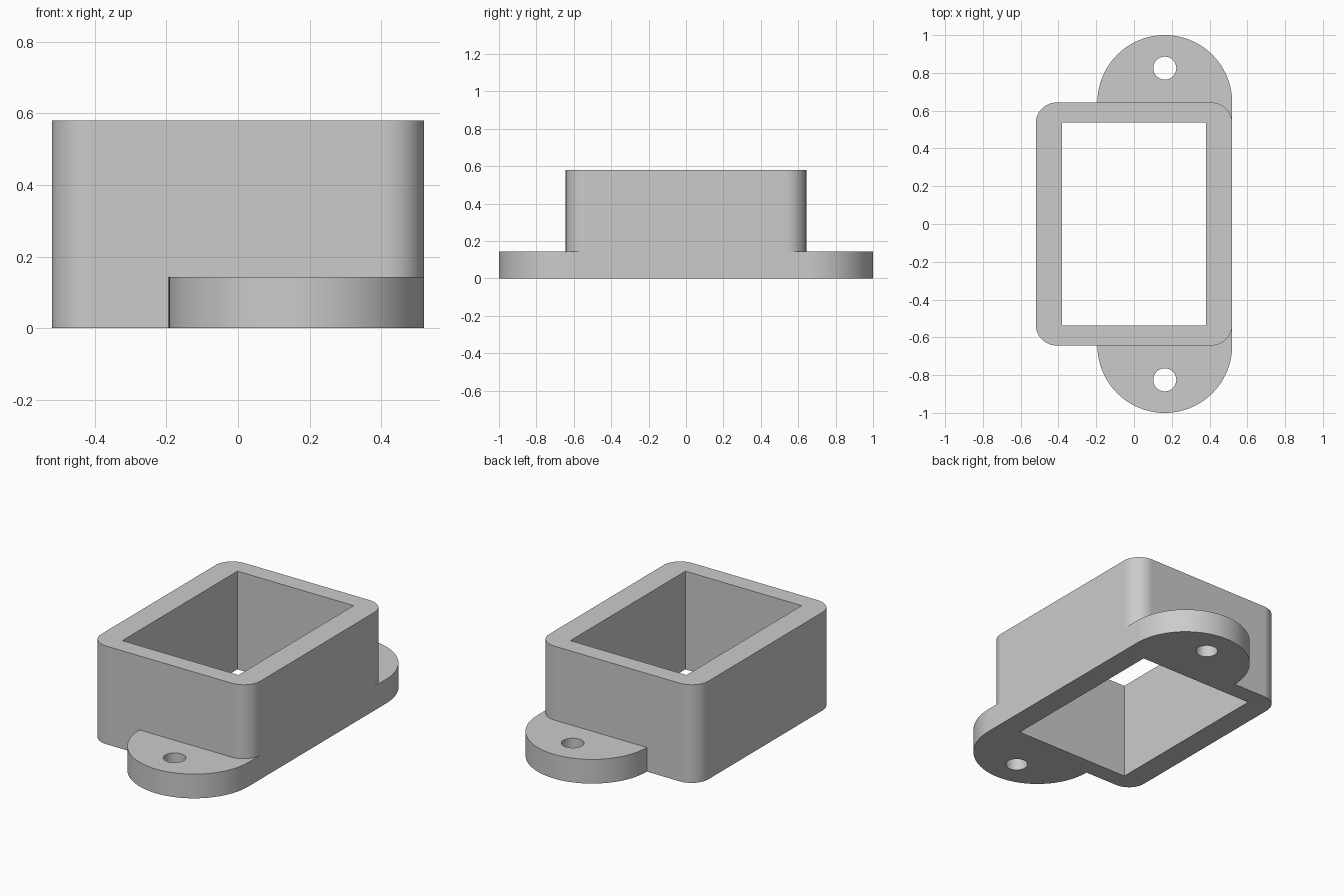
import bpy, bmesh, math

cube = bpy.data.objects.get("Cube")
if cube:
    bpy.data.objects.remove(cube, do_unlink=True)

# Main dimensions
HALF_X, HALF_Y, HEIGHT, CORNER = 0.52, 0.643, 0.58, 0.11
CAVITY_X, CAVITY_Y = 0.38, 0.537
EAR_R, EAR_H = 0.357, 0.143
EAR_X = HALF_X - EAR_R
HOLE_Y, HOLE_R = 0.825, 0.061

grey = bpy.data.materials.new("light grey")
grey.use_nodes = True
grey.diffuse_color = (0.6, 0.6, 0.6, 1)
grey.node_tree.nodes["Principled BSDF"].inputs["Base Color"].default_value = grey.diffuse_color


def arc(cx, cy, r, start, end, steps):
    angles = [math.radians(start + (end - start) * i / steps) for i in range(steps + 1)]
    return [(cx + r * math.cos(a), cy + r * math.sin(a)) for a in angles]


def prism(name, outline, z0, z1):
    """Extrude a counter-clockwise outline between two heights."""
    bm = bmesh.new()
    face = bm.faces.new([bm.verts.new((x, y, z0)) for x, y in outline])
    top = bmesh.ops.extrude_face_region(bm, geom=[face], use_keep_orig=True)["geom"]
    bmesh.ops.translate(bm, vec=(0, 0, z1 - z0),
                        verts=[v for v in top if isinstance(v, bmesh.types.BMVert)])
    bmesh.ops.recalc_face_normals(bm, faces=bm.faces)
    mesh = bpy.data.meshes.new(name)
    bm.to_mesh(mesh)
    bm.free()
    mesh.materials.append(grey)
    obj = bpy.data.objects.new(name, mesh)
    bpy.context.collection.objects.link(obj)
    return obj


def combine(target, tool, operation):
    """Apply a boolean and remove the tool."""
    mod = target.modifiers.new(operation.lower(), "BOOLEAN")
    mod.operation, mod.solver, mod.object = operation, "EXACT", tool
    bpy.context.view_layer.objects.active = target
    bpy.ops.object.modifier_apply(modifier=mod.name)
    bpy.data.objects.remove(tool, do_unlink=True)


# Rounded rectangular housing
outline = []
for i, (sx, sy) in enumerate([(1, 1), (-1, 1), (-1, -1), (1, -1)]):
    outline += arc(sx * (HALF_X - CORNER), sy * (HALF_Y - CORNER), CORNER,
                   90 * i, 90 * i + 90, 12)
housing = prism("housing", outline, 0, HEIGHT)

# Mounting ears at both ends, flush with the left wall
for side in (1, -1):
    ear = arc(EAR_X, HALF_Y, EAR_R, 0, 180, 48)
    ear += [(EAR_X - EAR_R, 0.45), (EAR_X + EAR_R, 0.45)]
    combine(housing, prism("mounting_ear", [(x, side * y) for x, y in ear], 0, EAR_H), "UNION")

# Through cavity and screw holes
cavity = [(sx * CAVITY_X, sy * CAVITY_Y) for sx, sy in [(1, 1), (-1, 1), (-1, -1), (1, -1)]]
combine(housing, prism("cavity_cutter", cavity, -1, 1), "DIFFERENCE")
for side in (1, -1):
    circle = arc(EAR_X, side * HOLE_Y, HOLE_R, 0, 360, 32)[:-1]
    combine(housing, prism("screw_hole_cutter", circle, -1, 1), "DIFFERENCE")

# Smooth curved walls, crisp edges
bpy.ops.object.select_all(action="DESELECT")
housing.select_set(True)
bpy.context.view_layer.objects.active = housing
bpy.ops.object.shade_smooth_by_angle(angle=math.radians(30))
weighted = housing.modifiers.new("weighted_normals", "WEIGHTED_NORMAL")
weighted.keep_sharp = True
